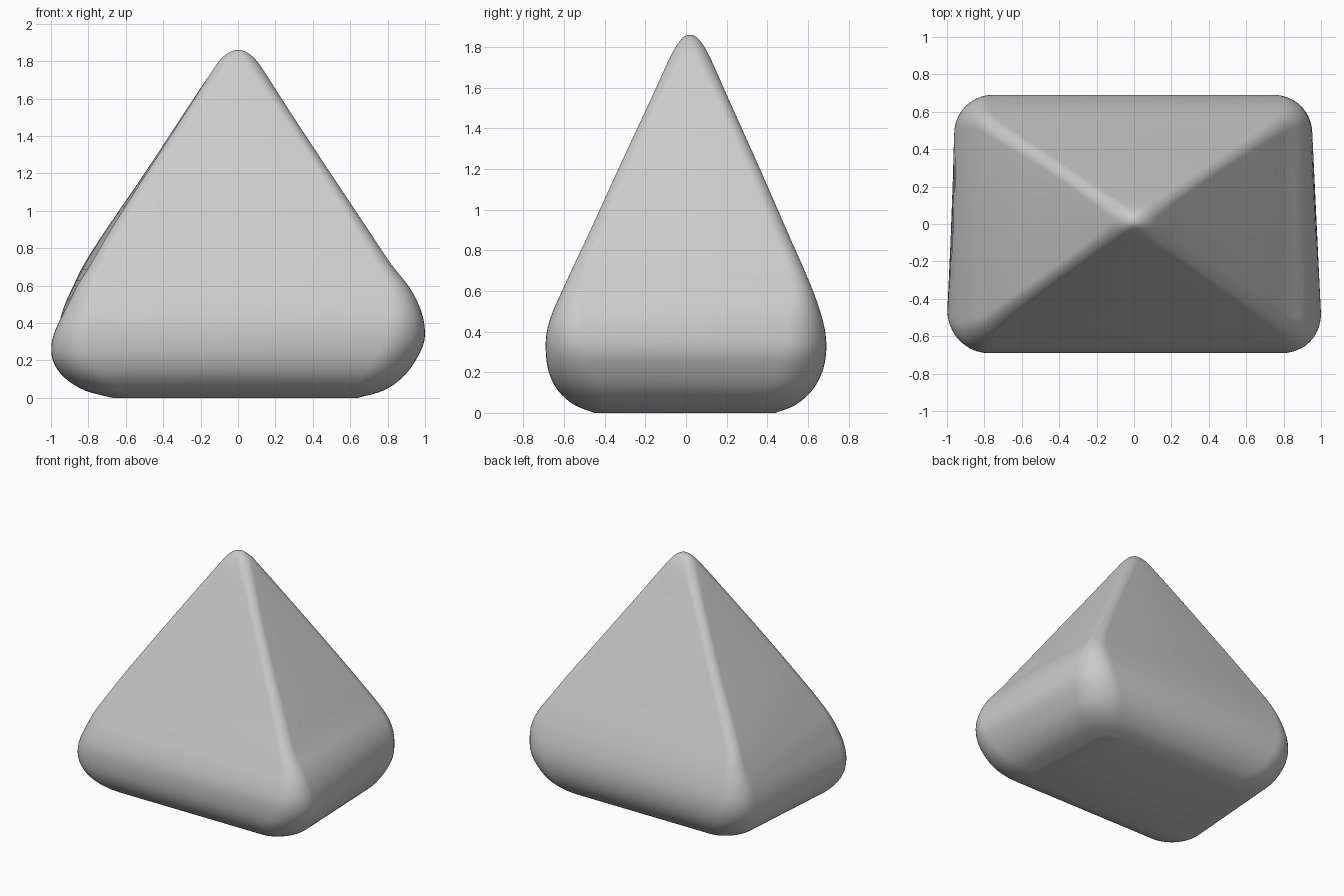
import bpy, bmesh, math

# Profile rows: z, left x (front), left x (back), right x (front), right x (back), front y, back y, corner radius
ROWS = [
    (0.00, -0.67, -0.64, 0.64, 0.62, -0.45, 0.44, 0.16),
    (0.04, -0.82, -0.77, 0.78, 0.75, -0.55, 0.54, 0.19),
    (0.11, -0.93, -0.87, 0.88, 0.85, -0.63, 0.62, 0.22),
    (0.20, -0.99, -0.93, 0.95, 0.91, -0.675, 0.67, 0.23),
    (0.30, -0.995, -0.96, 0.995, 0.95, -0.69, 0.69, 0.22),
    (0.40, -0.96, -0.955, 0.995, 0.95, -0.685, 0.685, 0.19),
    (0.50, -0.91, -0.925, 0.965, 0.935, -0.655, 0.66, 0.15),
    (0.60, -0.86, -0.88, 0.91, 0.89, -0.61, 0.625, 0.11),
    (0.72, -0.785, -0.82, 0.815, 0.81, -0.555, 0.575, 0.08),
    (0.90, -0.68, -0.705, 0.695, 0.695, -0.47, 0.495, 0.07),
    (1.20, -0.49, -0.50, 0.495, 0.495, -0.333, 0.364, 0.06),
    (1.55, -0.265, -0.27, 0.265, 0.265, -0.17, 0.207, 0.06),
    (1.73, -0.15, -0.15, 0.15, 0.15, -0.088, 0.127, 0.07),
    (1.81, -0.093, -0.093, 0.093, 0.093, -0.045, 0.085, 0.06),
    (1.85, -0.042, -0.042, 0.042, 0.042, -0.012, 0.05, 0.03),
    (1.86, -0.008, -0.008, 0.008, 0.008, 0.012, 0.028, 0.007),
]
STEPS, ARC = 4, 10


def spline(a, b, c, d, t):
    return b + 0.5 * t * (c - a + t * (2*a - 5*b + 4*c - d + t * (3*(b - c) + d - a)))


def smooth_rows(rows):
    out = []
    for i in range(len(rows) - 1):
        quad = [rows[max(i - 1, 0)], rows[i], rows[i + 1], rows[min(i + 2, len(rows) - 1)]]
        for s in range(STEPS):
            out.append([spline(*v, s / STEPS) for v in zip(*quad)])
    return out + [list(rows[-1])]


def ring(bm, row):
    # Rounded four-sided section
    z, lf, lb, rf, rb, yf, yb, r = row
    corners = [(rf, yf, 1, -1, -90), (rb, yb, 1, 1, 0), (lb, yb, -1, 1, 90), (lf, yf, -1, -1, 180)]
    verts = []
    for x, y, sx, sy, start in corners:
        for k in range(ARC + 1):
            a = math.radians(start + 90 * k / ARC)
            verts.append(bm.verts.new((x - sx*r + r*math.cos(a), y - sy*r + r*math.sin(a), z)))
    return verts


# Rounded pyramid: loft the sections and cap both ends
bm = bmesh.new()
rings = [ring(bm, row) for row in smooth_rows(ROWS)]
for low, high in zip(rings, rings[1:]):
    n = len(low)
    for i in range(n):
        j = (i + 1) % n
        bm.faces.new((low[i], low[j], high[j], high[i]))
bm.faces.new(rings[0][::-1])
bm.faces.new(rings[-1])
mesh = bpy.data.meshes.new("rounded_pyramid")
bm.to_mesh(mesh)
bm.free()
obj = bpy.data.objects.new("rounded_pyramid", mesh)
bpy.context.collection.objects.link(obj)
bpy.context.view_layer.objects.active = obj
obj.select_set(True)
bpy.ops.object.shade_smooth_by_angle(angle=math.radians(50))
